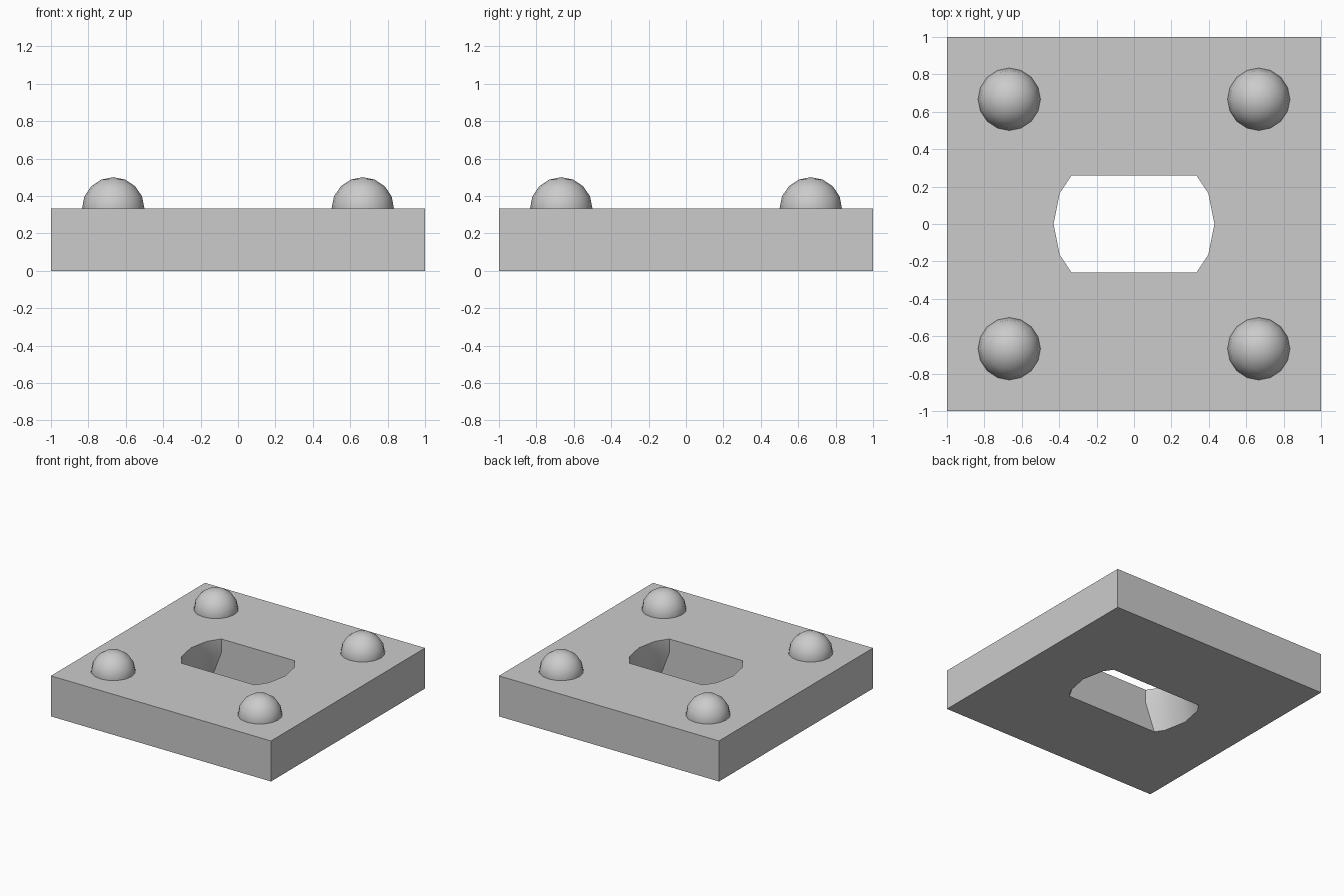
import bpy, bmesh
from math import radians
from mathutils import Matrix, Vector

cube = bpy.data.objects.get("Cube")
if cube:
    bpy.data.objects.remove(cube, do_unlink=True)

THICK = 0.333
SIDES = 16

grey = bpy.data.materials.new("light_grey")
grey.use_nodes = True
grey.diffuse_color = (0.6, 0.6, 0.6, 1)
grey.node_tree.nodes["Principled BSDF"].inputs["Base Color"].default_value = (0.6, 0.6, 0.6, 1)


def make_object(name, bm):
    bmesh.ops.recalc_face_normals(bm, faces=bm.faces)
    mesh = bpy.data.meshes.new(name)
    bm.to_mesh(mesh)
    bm.free()
    mesh.materials.append(grey)
    obj = bpy.data.objects.new(name, mesh)
    bpy.context.collection.objects.link(obj)
    return obj


def cut(bm, point, normal):
    """Remove everything on the normal side of a plane and cap the opening."""
    geom = bm.verts[:] + bm.edges[:] + bm.faces[:]
    res = bmesh.ops.bisect_plane(bm, geom=geom, plane_co=Vector(point),
                                 plane_no=Vector(normal), clear_outer=True)
    edges = [e for e in res["geom_cut"] if isinstance(e, bmesh.types.BMEdge)]
    bmesh.ops.edgeloop_fill(bm, edges=edges)


def smooth(obj):
    bpy.ops.object.select_all(action="DESELECT")
    obj.select_set(True)
    bpy.context.view_layer.objects.active = obj
    bpy.ops.object.shade_smooth_by_angle(angle=radians(30))


# Square base plate
bm = bmesh.new()
bmesh.ops.create_cube(bm, size=1, matrix=Matrix.Translation((0, 0, THICK / 2))
                      @ Matrix.Diagonal((2, 2, THICK, 1)))
plate = make_object("base_plate", bm)

# Slot cutter: straight bore flaring towards the underside, with flat long sides
bm = bmesh.new()
rings = []
for radius, z in [(0.534, -0.1), (0.43, 0.22), (0.43, 0.5)]:
    ring = bmesh.ops.create_circle(bm, segments=SIDES, radius=radius,
                                   matrix=Matrix.Translation((0, 0, z)))
    rings.append(ring["verts"])
for low, high in zip(rings, rings[1:]):
    for i in range(SIDES):
        j = (i + 1) % SIDES
        bm.faces.new((low[i], low[j], high[j], high[i]))
bm.faces.new(rings[0])
bm.faces.new(rings[-1])
for side in (-1, 1):
    cut(bm, (0, side * 0.26, 0), (0, side, 0))
cutter = make_object("slot_cutter", bm)
cutter.hide_render = True

# Cut the slot, then bake the result and drop the cutter
mod = plate.modifiers.new("slot", "BOOLEAN")
mod.operation = "DIFFERENCE"
mod.solver = "EXACT"
mod.object = cutter
bpy.context.view_layer.objects.active = plate
bpy.ops.object.modifier_apply(modifier=mod.name)
bpy.data.objects.remove(cutter, do_unlink=True)
smooth(plate)

# Four domed studs near the corners
for x, x_name in ((-1, "right"), (1, "left")):
    for y, y_name in ((-1, "front"), (1, "back")):
        bm = bmesh.new()
        bmesh.ops.create_uvsphere(bm, u_segments=SIDES, v_segments=8, radius=0.167)
        cut(bm, (0, 0, -0.01), (0, 0, -1))
        dome = make_object(f"{y_name}_{x_name}_dome", bm)
        dome.location = (x * 0.667, y * 0.667, THICK)
        smooth(dome)
